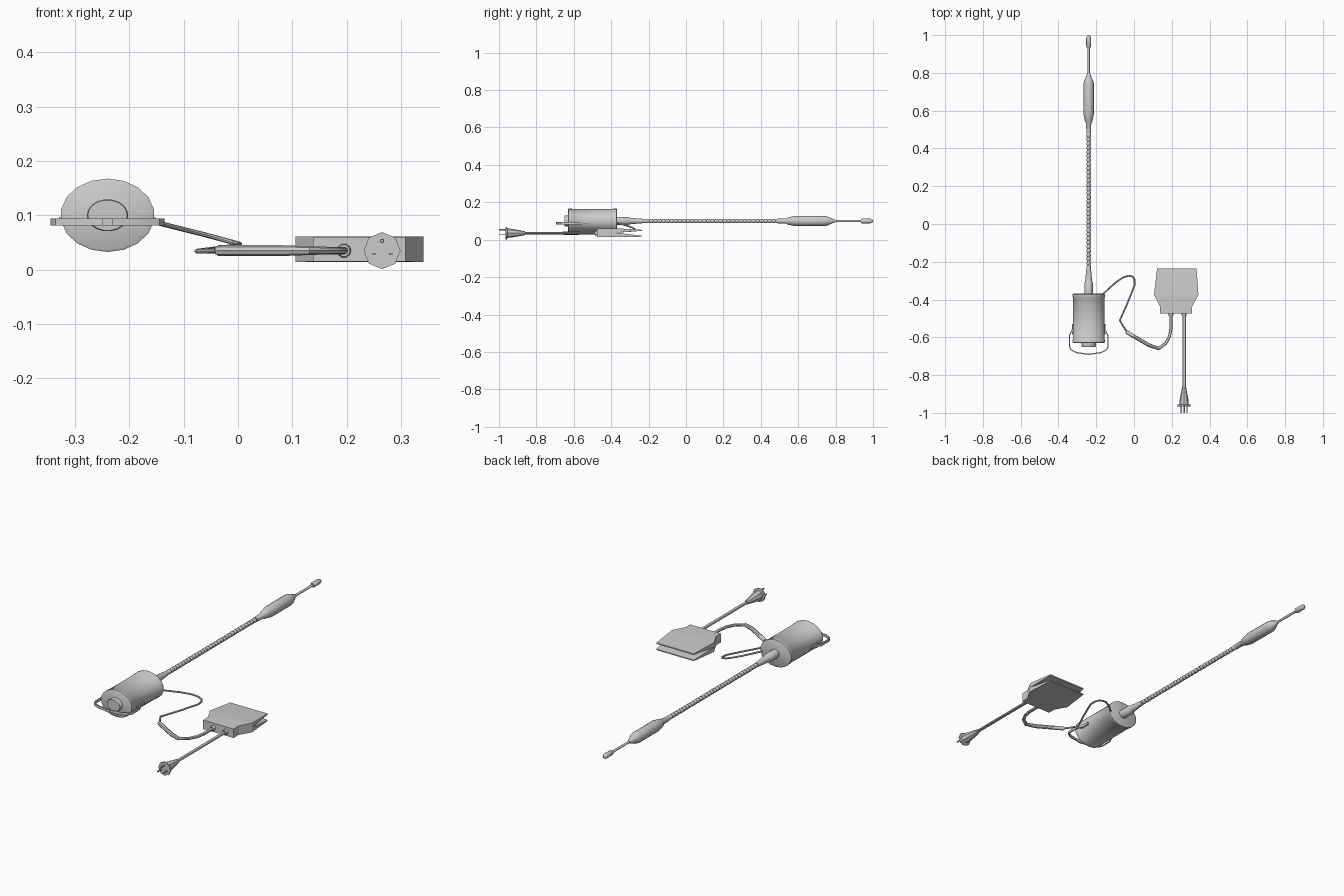
import bpy, bmesh, math
from mathutils import Vector


def finish(name, bm, angle=40):
    bmesh.ops.recalc_face_normals(bm, faces=bm.faces)
    me = bpy.data.meshes.new(name)
    bm.to_mesh(me)
    bm.free()
    ob = bpy.data.objects.new(name, me)
    bpy.context.collection.objects.link(ob)
    bpy.ops.object.select_all(action='DESELECT')
    ob.select_set(True)
    bpy.context.view_layer.objects.active = ob
    if angle:
        bpy.ops.object.shade_smooth_by_angle(angle=math.radians(angle))
    return ob


def sweep(name, pts, sides, axis=None, angle=40, turn=0.0):
    """Sweep an oval along a path of (x, y, z, half width, half height)."""
    bm = bmesh.new()
    rings = []
    for i, p in enumerate(pts):
        c = Vector(p[:3])
        d = axis
        mitre = 1.0
        if d is None:
            a = c - Vector(pts[i - 1][:3]) if i else None
            b = Vector(pts[i + 1][:3]) - c if i + 1 < len(pts) else None
            a = (a or b).normalized()
            b = (b or a).normalized()
            d = (a + b).normalized()
            mitre = 1 / max(d.dot(b), 0.6)
        side = d.cross(Vector((0, 0, 1))).normalized()
        up = side.cross(d).normalized()
        rings.append([bm.verts.new(c + side * p[3] * mitre * math.cos(t) + up * p[4] * math.sin(t))
                      for t in (2 * math.pi * k / sides + turn for k in range(sides))])
    for r, s in zip(rings, rings[1:]):
        for k in range(sides):
            n = (k + 1) % sides
            bm.faces.new((r[k], r[n], s[n], s[k]))
    bm.faces.new(rings[0])
    bm.faces.new(rings[-1])
    return finish(name, bm, angle)


def turned(name, profile, sides, x=-0.24, z=0.10, squash=1.0, angle=40, turn=0.0):
    """Round part along y from (y, radius) pairs."""
    return sweep(name, [(x, y, z, r, r * squash) for y, r in profile], sides,
                 Vector((0, 1, 0)), angle, turn)


def box(name, x, y, z, sx, sy, sz):
    bm = bmesh.new()
    bmesh.ops.create_cube(bm, size=1)
    for v in bm.verts:
        v.co = Vector((x + v.co.x * sx, y + v.co.y * sy, z + v.co.z * sz))
    return finish(name, bm, 0)


# Motor housing with stepped end caps, and its end boss
turned("motor_housing", [(-0.63, 0.080), (-0.627, 0.0865), (-0.612, 0.0865), (-0.609, 0.084),
                         (-0.391, 0.084), (-0.388, 0.0865), (-0.372, 0.0865), (-0.369, 0.080)],
       18, squash=0.78, turn=math.pi / 2)
turned("motor_end_boss", [(-0.65, 0.036), (-0.647, 0.038), (-0.625, 0.038)], 18, squash=0.78)

# Hanging bail, flat strip bent around the motor end
half = [(0.0, -0.69), (0.065, -0.681), (0.093, -0.667), (0.102, -0.65), (0.102, -0.59), (0.084, -0.555)]
path = [(-x, y) for x, y in reversed(half[1:])] + half
k = math.sqrt(2)
sweep("hanging_bail", [(-0.24 + x, y, 0.088, 0.003 * k, 0.0065 * k) for x, y in path],
      4, turn=math.pi / 4, angle=30)
box("bail_clip", -0.24, -0.69, 0.088, 0.02, 0.009, 0.013)
for n, s in (("left", -1), ("right", 1)):
    box("bail_mount_" + n, -0.24 + s * 0.083, -0.558, 0.09, 0.012, 0.055, 0.012)

# Shaft coupling and tapered sleeve
turned("shaft_coupling", [(-0.372, 0.022), (-0.31, 0.022), (-0.305, 0.019), (-0.30, 0.018),
                          (-0.22, 0.011)], 14)

# Ribbed flexible shaft
ribs, y0, y1 = 36, -0.24, 0.545
step = (y1 - y0) / ribs
prof = []
for i in range(ribs):
    y = y0 + i * step
    prof += [(y, 0.0085), (y + step * 0.3, 0.0115), (y + step * 0.7, 0.0115)]
turned("flexible_shaft", prof + [(y1, 0.0085)], 10)

# Handpiece, spindle and grinding tip
turned("handpiece", [(0.48, 0.012), (0.535, 0.014), (0.545, 0.020), (0.585, 0.028), (0.74, 0.028),
                     (0.755, 0.025), (0.785, 0.012), (0.80, 0.007)], 14)
turned("spindle", [(0.79, 0.006), (0.945, 0.006)], 10)
turned("grinding_tip", [(0.935, 0.010), (0.94, 0.013), (0.985, 0.013), (0.995, 0.009), (1.0, 0.004)], 10)

# Thin cord from motor to the inline sleeve
cord = [(-0.168, -0.375, 0.092), (-0.14, -0.348, 0.084), (-0.10, -0.312, 0.074), (-0.06, -0.284, 0.064),
        (-0.03, -0.274, 0.056), (-0.008, -0.278, 0.050), (0.003, -0.295, 0.047), (0.003, -0.325, 0.045),
        (-0.035, -0.42, 0.039), (-0.075, -0.51, 0.034), (-0.058, -0.54, 0.034), (-0.033, -0.577, 0.035)]
sweep("motor_cord", [p + (0.0045, 0.0045) for p in cord], 8)

# Thicker pedal cord: sleeve then lead into the pedal
thick = [(-0.040, -0.569, 0.035, 0.006, 0.006), (-0.036, -0.574, 0.035, 0.010, 0.010),
         (0.02, -0.607, 0.035, 0.010, 0.010), (0.08, -0.642, 0.035, 0.010, 0.010),
         (0.13, -0.659, 0.035, 0.009, 0.008), (0.168, -0.632, 0.035, 0.008, 0.007),
         (0.188, -0.595, 0.035, 0.008, 0.007), (0.195, -0.555, 0.035, 0.008, 0.007),
         (0.195, -0.47, 0.035, 0.008, 0.007)]
sweep("pedal_cord", thick, 8)


# Foot pedal built from cross sections (y, left x, right x, bottom z, top z)
def slab(name, stations):
    bm = bmesh.new()
    rings = [[bm.verts.new(c) for c in ((a, y, lo), (b, y, lo), (b, y, hi), (a, y, hi))]
             for y, a, b, lo, hi in stations]
    for r, s in zip(rings, rings[1:]):
        for i in range(4):
            j = (i + 1) % 4
            bm.faces.new((r[i], r[j], s[j], s[i]))
    bm.faces.new(rings[0])
    bm.faces.new(rings[-1])
    return finish(name, bm, 0)


slab("pedal_body", [(-0.475, 0.138, 0.308, 0.015, 0.06), (-0.437, 0.138, 0.308, 0.015, 0.061),
                    (-0.375, 0.106, 0.341, 0.014, 0.061)])
slab("pedal_top_plate", [(-0.375, 0.106, 0.341, 0.038, 0.061), (-0.236, 0.122, 0.331, 0.047, 0.053)])
slab("pedal_base_plate", [(-0.375, 0.106, 0.341, 0.014, 0.038), (-0.236, 0.122, 0.331, 0.016, 0.021)])
for n, x in (("left", 0.195), ("right", 0.265)):
    turned("pedal_grommet_" + n, [(-0.487, 0.011), (-0.484, 0.013), (-0.47, 0.013)], 10, x, 0.035)

# Mains cord, plug body and prongs
sweep("mains_cord", [(0.265, -0.47, 0.035, 0.009, 0.006), (0.265, -0.87, 0.035, 0.009, 0.006)], 8)
turned("plug", [(-0.966, 0.030), (-0.966, 0.034), (-0.957, 0.034), (-0.955, 0.025), (-0.93, 0.023),
                (-0.86, 0.010)], 8, 0.265, 0.035, angle=30)
for n, x in (("left", 0.250), ("right", 0.281)):
    box("plug_blade_" + n, x, -0.981, 0.029, 0.006, 0.038, 0.004)
turned("plug_ground_pin", [(-1.0, 0.003), (-0.997, 0.004), (-0.96, 0.004)], 8, 0.265, 0.053)
